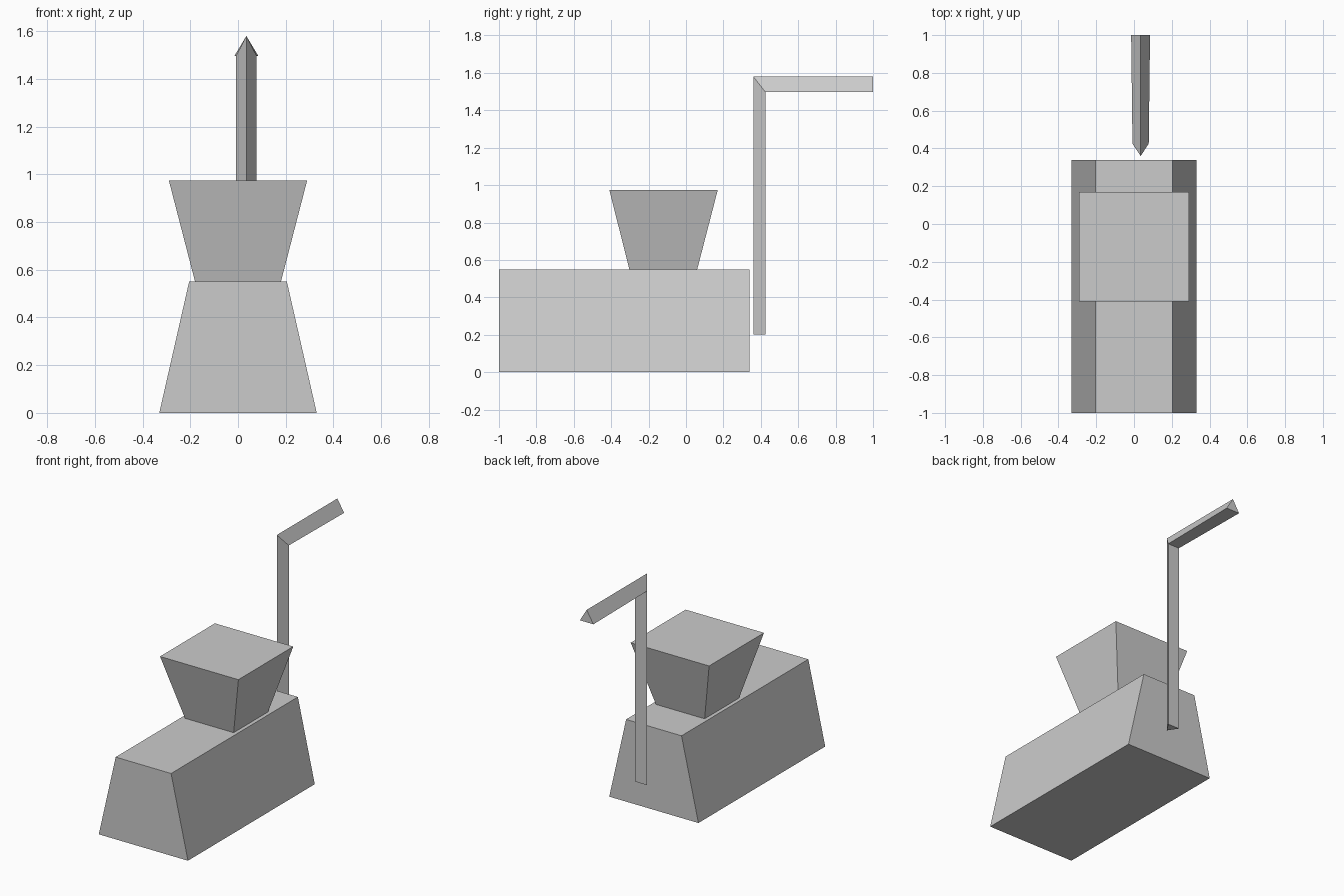
import bpy, bmesh

cube = bpy.data.objects.get("Cube")
if cube:
    bpy.data.objects.remove(cube, do_unlink=True)

grey = bpy.data.materials.new("light_grey")
grey.use_nodes = True
colour = (0.6, 0.6, 0.6, 1)
grey.diffuse_color = colour
grey.node_tree.nodes["Principled BSDF"].inputs["Base Color"].default_value = colour


def loft(name, rings):
    """Join matching rings of points into a closed, flat-sided solid."""
    bm = bmesh.new()
    loops = [[bm.verts.new(p) for p in ring] for ring in rings]
    n = len(loops[0])
    for a, b in zip(loops, loops[1:]):
        for i in range(n):
            j = (i + 1) % n
            bm.faces.new((a[i], a[j], b[j], b[i]))
    bm.faces.new(loops[0])
    bm.faces.new(loops[-1])
    bmesh.ops.recalc_face_normals(bm, faces=bm.faces[:])
    mesh = bpy.data.meshes.new(name)
    bm.to_mesh(mesh)
    bm.free()
    mesh.materials.append(grey)
    obj = bpy.data.objects.new(name, mesh)
    bpy.context.collection.objects.link(obj)
    return obj


def rectangle(half_x, y0, y1, z):
    return [(-half_x, y0, z), (half_x, y0, z), (half_x, y1, z), (-half_x, y1, z)]


def triangle(half_x, apex, flat):
    """Pipe section: one ridge point and a flat side, each given as (y, z)."""
    x = 0.035
    return [(x, *apex), (x + half_x, *flat), (x - half_x, *flat)]


# Long body, narrowing upwards
loft("body", [rectangle(0.33, -1, 0.34, 0), rectangle(0.205, -1, 0.34, 0.55)])

# Hopper, widening upwards
loft("hopper", [rectangle(0.18, -0.303, 0.06, 0.55),
                rectangle(0.29, -0.41, 0.17, 0.975)])

# Three-sided pipe with a mitred bend
loft("bent_pipe", [triangle(0.043, (0.36, 0.2), (0.425, 0.2)),
                   triangle(0.043, (0.36, 1.58), (0.425, 1.497)),
                   triangle(0.05, (1, 1.58), (1, 1.497))])
